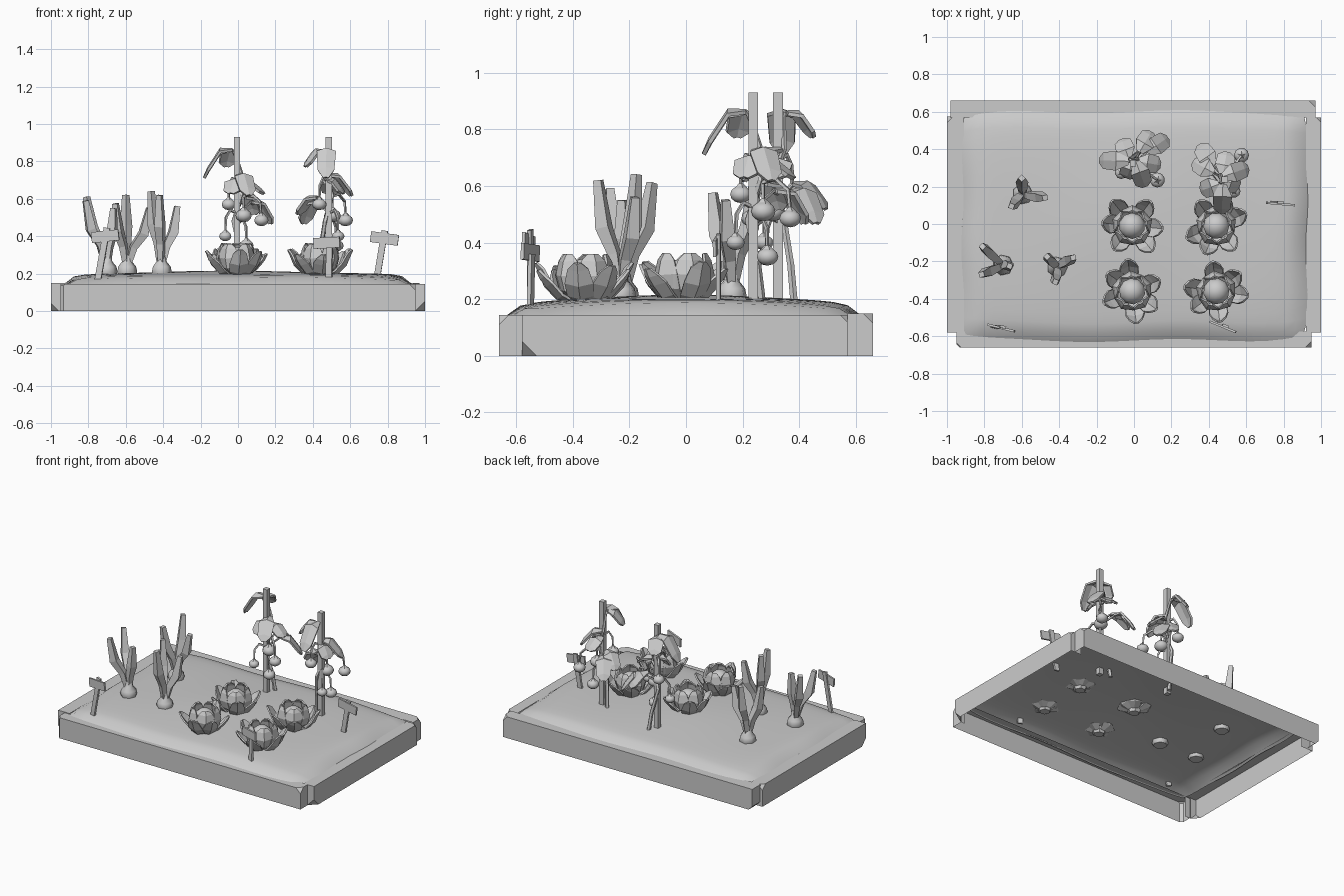
import bpy, bmesh, random
from math import sin, cos, pi, radians
from mathutils import Vector, Matrix

if "Cube" in bpy.data.objects:
    bpy.data.objects.remove(bpy.data.objects["Cube"])
random.seed(4)


def finish(bm, name, smooth=None, thickness=0):
    bmesh.ops.recalc_face_normals(bm, faces=bm.faces)
    me = bpy.data.meshes.new(name)
    bm.to_mesh(me)
    bm.free()
    ob = bpy.data.objects.new(name, me)
    bpy.context.collection.objects.link(ob)
    if thickness:
        m = ob.modifiers.new("thickness", "SOLIDIFY")
        m.thickness, m.offset = thickness, 0
    if smooth:
        bpy.ops.object.select_all(action='DESELECT')
        ob.select_set(True)
        bpy.context.view_layer.objects.active = ob
        bpy.ops.object.shade_smooth_by_angle(angle=radians(smooth))
    return ob


def copy(ob, name, loc, turn=0):
    c = ob.copy()
    c.name, c.location = name, loc
    c.rotation_euler.z = turn
    bpy.context.collection.objects.link(c)


def tube(bm, pts, radii, sides=4, turn=0):
    """Closed tapering tube through the points."""
    pts = [Vector(p) for p in pts]
    rings = []
    for i, p in enumerate(pts):
        d = pts[min(i + 1, len(pts) - 1)] - pts[max(i - 1, 0)]
        q = Vector((0, 0, 1)).rotation_difference(d)
        rings.append([bm.verts.new(p + q @ Vector((radii[i] * cos(turn + 2 * pi * k / sides),
                      radii[i] * sin(turn + 2 * pi * k / sides), 0))) for k in range(sides)])
    for a, b in zip(rings, rings[1:]):
        for k in range(sides):
            j = (k + 1) % sides
            bm.faces.new((a[k], a[j], b[j], b[k]))
    bm.faces.new(rings[0])
    bm.faces.new(rings[-1])


def leaf(bm, start, az, rows, side):
    """Leaf strip: rows of (reach, height, half width); side shifts the edges."""
    d, s = Vector((cos(az), sin(az), 0)), Vector((-sin(az), cos(az), 0))
    grid = []
    for r, z, w in rows:
        mid = Vector(start) + d * r + Vector((0, 0, z))
        k = w / max(x[2] for x in rows)
        edge = (d * side[0] + Vector((0, 0, side[1]))) * k
        grid.append([bm.verts.new(v) for v in (mid - s * w + edge, mid, mid + s * w + edge)])
    for a, b in zip(grid, grid[1:]):
        for k in (0, 1):
            bm.faces.new((a[k], a[k + 1], b[k + 1], b[k]))


def box(bm, size, mat):
    return bmesh.ops.create_cube(bm, size=1, matrix=mat @ Matrix.Diagonal((*size, 1)))


# Frame planks: chipped corners, open underneath and towards the soil
def plank(name, lo, hi, inward, chips):
    lo, hi = Vector(lo), Vector(hi)
    bm = bmesh.new()
    box(bm, hi - lo, Matrix.Translation((lo + hi) / 2))
    for sx, sy, sz, cut in chips:
        n = Vector((sx, sy, sz))
        corner = Vector([h if s > 0 else l for l, h, s in zip(lo, hi, n)])
        for i in range(3):
            if n[i] == 0:
                corner[i] = (lo[i] + hi[i]) / 2
        bmesh.ops.bisect_plane(bm, geom=bm.verts[:] + bm.edges[:] + bm.faces[:],
                               plane_co=corner - n.normalized() * cut,
                               plane_no=n, clear_outer=True)
        bmesh.ops.holes_fill(bm, edges=[e for e in bm.edges if e.is_boundary])
    bmesh.ops.recalc_face_normals(bm, faces=bm.faces)
    hidden = [f for f in bm.faces if f.normal.z < -.9 or f.normal.dot(Vector(inward)) > .9]
    bmesh.ops.delete(bm, geom=hidden, context='FACES')
    me = bpy.data.meshes.new(name)
    bm.to_mesh(me)
    bm.free()
    bpy.context.collection.objects.link(bpy.data.objects.new(name, me))


plank("front_plank", (-.95, -.66, 0), (.95, -.575, .145), (0, 1, 0),
      [(-1, -1, 0, .012), (1, -1, 1, .02), (-1, -1, 1, .015)])
plank("back_plank", (-.98, .57, 0), (.97, .66, .15), (0, -1, 0), [(1, 1, 1, .02), (-1, 0, -1, .02)])
plank("left_plank", (-1, -.58, 0), (-.91, .575, .15), (1, 0, 0), [(-1, -1, -1, .025), (-1, 1, 1, .02)])
plank("right_plank", (.92, -.58, 0), (1, .57, .145), (-1, 0, 0), [(1, -1, -1, .03), (1, 1, 1, .015)])

# Soil: gently domed sheet with a rim lapping over the planks
bm = bmesh.new()
bmesh.ops.create_grid(bm, x_segments=32, y_segments=24, size=1)
for v in bm.verts:
    u, w = v.co.x, v.co.y
    drop = min(1, abs(u) ** 26 + abs(w) ** 20)
    dome = .213 - .018 * u * u - .03 * w * w + .003 * sin(5 * u + 2) * cos(4 * w)
    z = dome - (dome - .14) * drop
    if abs(u) > .9 and abs(w) > .9 and u * w < .95 and drop < 1:
        z += .008
    y = w * (.622 - .03 * abs(u) ** 8) - .008 * abs(w) + .008 * sin(6 * u)
    v.co = (u * (.93 - .025 * abs(w) ** 8) + .006 * sin(7 * w), y, z)
finish(bm, "soil", smooth=40)

# Leeks: round bulb and three blades
leeks = [((-.70, -.22), [(-.81, -.12, .61), (-.815, -.27, .59), (-.665, -.225, .55)]),
         ((-.595, .16), [(-.6, .245, .62), (-.475, .14, .55), (-.655, .095, .575)]),
         ((-.41, -.23), [(-.465, -.175, .64), (-.325, -.18, .56), (-.42, -.31, .62)])]
for i, ((x, y), tips) in enumerate(leeks):
    bm = bmesh.new()
    prof = [(.045, .18), (.056, .21), (.05, .238), (.028, .265), (.022, .3)]
    tube(bm, [(x, y, z) for r, z in prof], [r for r, z in prof], 7)
    finish(bm, f"leek_bulb_{i+1}", smooth=50)
    bm = bmesh.new()
    base = Vector((x, y, .25))
    for j, t in enumerate(tips):
        d = Vector(t) - base
        pts = [base + Vector((d.x * a, d.y * a, d.z * h))
               for a, h in ((.08, 0), (.3, .3), (.75, .55), (1, 1))]
        tube(bm, pts, [.019, .026, .034, .02], 4, j)
    finish(bm, f"leek_blades_{i+1}")

# Cabbages: head, stalk and two rings of cupped leaves
bm = bmesh.new()
bmesh.ops.create_uvsphere(bm, u_segments=10, v_segments=7, radius=.072,
                          matrix=Matrix.Translation((0, 0, .272)))
tube(bm, [(0, 0, .17), (0, 0, .21)], [.035, .055], 6)
head = finish(bm, "cabbage_head_1", smooth=40)
bm = bmesh.new()
for k in range(5):
    a = 2 * pi * k / 5 + .3
    leaf(bm, (0, 0, 0), a, [(.04, .195, .03), (.09, .235, .06), (.106, .285, .064),
                            (.095, .335, .044), (.08, .36, .018)], (-.032, .005))
for k in range(6):
    a = 2 * pi * k / 6 + random.uniform(-.18, .18)
    h = random.uniform(-.02, .015)
    g = random.uniform(.88, 1.0)
    leaf(bm, (0, 0, 0), a, [(.04, .19, .022), (.1 * g, .208, .046), (.142 * g, .25, .05),
                            (.165 * g, .295 + h, .036), (.178 * g, .322 + h, .012)], (-.014, .012))
leaves = finish(bm, "cabbage_leaves_1", thickness=.01)
spots = [(-.01, -.01), (.44, -.01), (-.01, -.36), (.44, -.36)]
for i, (x, y) in enumerate(spots):
    if i == 0:
        head.location = leaves.location = (x, y, 0)
        continue
    copy(head, f"cabbage_head_{i+1}", (x, y, 0), i)
    copy(leaves, f"cabbage_leaves_{i+1}", (x, y, -.004 * (i // 2)), i * 1.3)

# Tomato plant: stake, vine, fruit and drooping leaves
parts = []
bm = bmesh.new()
box(bm, (.034, .034, .77), Matrix.Translation((-.005, 0, .545)))
parts.append(finish(bm, "tomato_stake"))

fruit = [(-.05, .05, .57, .039), (.03, -.02, .51, .045), (.125, -.09, .485, .04),
         (-.068, -.05, .40, .034), (.045, -.04, .35, .04)]
blades = [((-.03, .01, .865), 178, .15, .15), ((-.03, .03, .86), 110, .10, .085),
          ((.01, .01, .73), 290, .14, .11), ((.02, .01, .69), 350, .12, .06),
          ((.07, .06, .585), 35, .13, .115), ((.03, .06, .61), 60, .12, .09),
          ((-.01, -.0, .7), 250, .08, .07)]
vine, foliage, toms = bmesh.new(), bmesh.new(), bmesh.new()
tube(vine, [(.03, .06, .15), (.01, .045, .32), (-.025, .02, .48), (.02, -.02, .62),
            (.02, .022, .73), (-.02, .02, .86)], [.014, .013, .012, .011, .01, .007], 5)
for x, y, z, r in fruit:
    tube(vine, [(0, 0, z + .12), (x * .6, y * .6, z + .14), (x * .95, y * .95, z + .1), (x, y, z + r * .7)],
         [.009, .009, .008, .006], 4)
    tube(vine, [(x, y, z + r * .6), (x, y, z + r)], [r * .6, .008], 5)
    bmesh.ops.create_uvsphere(toms, u_segments=10, v_segments=6, radius=r,
                              matrix=Matrix.Translation((x, y, z)) @ Matrix.Diagonal((1, 1, .78, 1)))
for p, deg, reach, droop in blades:
    tube(vine, [(0, 0, p[2] - .06), p], [.009, .006], 4)
    leaf(foliage, p, radians(deg), [(0, 0, .018), (reach * .42, .002, .05),
                                    (reach * .85, -droop * .65, .044), (reach, -droop, .014)], (0, -.016))
parts += [finish(vine, "tomato_vine"), finish(toms, "tomato_fruit", smooth=40),
          finish(foliage, "tomato_leaves", thickness=.014)]
for ob in parts:
    ob.location = (0, .325, 0)
    copy(ob, ob.name + "_2", (.485, .243, 0), pi / 2)

# Leaning signs: post foot, post top, board centre, lean and turn
signs = [((-.752, -.55, .15), (-.7, -.55, .445), (-.71, -.556, .4), -6, -14),
         ((.485, -.55, .15), (.49, -.545, .36), (.475, -.55, .365), -3, -22),
         ((.738, .115, .15), (.785, .115, .43), (.783, .107, .388), 8, -5)]
for i, (foot, top, mid, lean, turn) in enumerate(signs):
    spin = Matrix.Rotation(radians(turn), 4, 'Z')
    d = Vector(top) - Vector(foot)
    bm = bmesh.new()
    box(bm, (.034, .014, d.length), Matrix.Translation((Vector(top) + Vector(foot)) / 2)
        @ Vector((0, 0, 1)).rotation_difference(d).to_matrix().to_4x4() @ spin)
    finish(bm, f"sign_post_{i+1}")
    bm = bmesh.new()
    box(bm, (.15, .012, .058), Matrix.Translation(mid) @ spin @ Matrix.Rotation(radians(lean), 4, 'Y'))
    finish(bm, f"sign_board_{i+1}")
